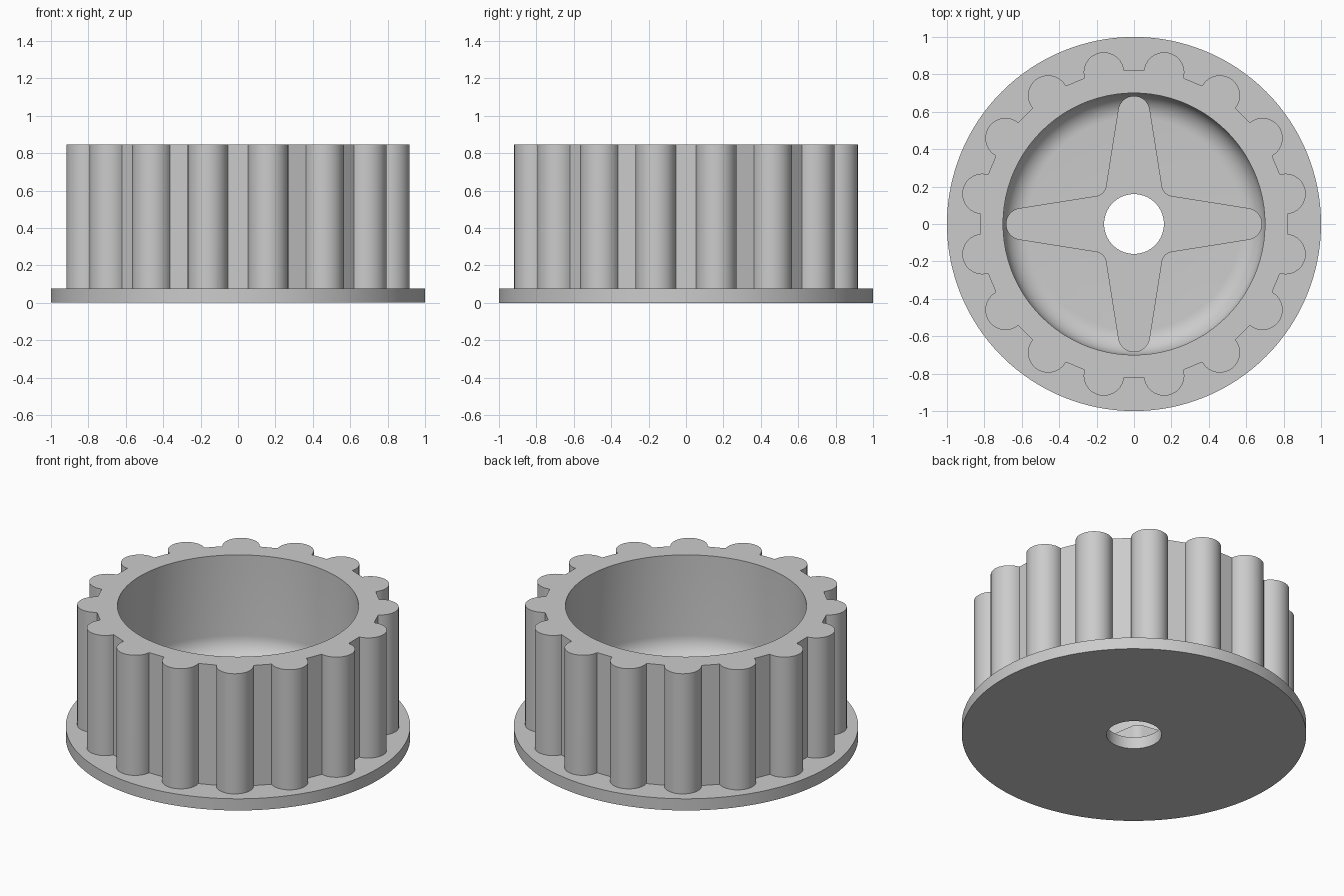
import bpy, bmesh
from math import sin, cos, pi, radians

cube = bpy.data.objects.get("Cube")
if cube:
    bpy.data.objects.remove(cube, do_unlink=True)

grey = bpy.data.materials.new("plain_grey")
grey.use_nodes = True
colour = (0.6, 0.6, 0.6, 1)
grey.diffuse_color = colour
grey.node_tree.nodes["Principled BSDF"].inputs["Base Color"].default_value = colour

FLANGE, FLOOR, TOP = 0.075, 0.2, 0.845


def arc(cx, cy, r, start, end, steps):
    """Points on an arc, angles in degrees."""
    angles = [radians(start + (end - start) * i / steps) for i in range(steps + 1)]
    return [(cx + r * cos(a), cy + r * sin(a)) for a in angles]


def turned(points, degrees):
    a = radians(degrees)
    return [(x * cos(a) - y * sin(a), x * sin(a) + y * cos(a)) for x, y in points]


def to_object(name, bm):
    bmesh.ops.recalc_face_normals(bm, faces=bm.faces[:])
    mesh = bpy.data.meshes.new(name)
    bm.to_mesh(mesh)
    bm.free()
    mesh.materials.append(grey)
    ob = bpy.data.objects.new(name, mesh)
    bpy.context.collection.objects.link(ob)
    return ob


def prism(name, outline, low, high):
    bm = bmesh.new()
    face = bm.faces.new([bm.verts.new((x, y, low)) for x, y in outline])
    made = bmesh.ops.extrude_face_region(bm, geom=[face])["geom"]
    verts = [v for v in made if isinstance(v, bmesh.types.BMVert)]
    bmesh.ops.translate(bm, verts=verts, vec=(0, 0, high - low))
    return to_object(name, bm)


def lathe(name, profile, steps):
    """Closed solid from stacked rings, given as (radius, height)."""
    bm = bmesh.new()
    rings = [[bm.verts.new((r * cos(2 * pi * i / steps), r * sin(2 * pi * i / steps), z))
              for i in range(steps)] for r, z in profile]
    for a, b in zip(rings, rings[1:]):
        for i in range(steps):
            j = (i + 1) % steps
            bm.faces.new((a[i], a[j], b[j], b[i]))
    bm.faces.new(rings[0])
    bm.faces.new(rings[-1])
    return to_object(name, bm)


def combine(target, tool, operation):
    mod = target.modifiers.new(operation.lower(), 'BOOLEAN')
    mod.operation, mod.solver, mod.object = operation, 'EXACT', tool
    bpy.ops.object.select_all(action='DESELECT')
    target.select_set(True)
    bpy.context.view_layer.objects.active = target
    bpy.ops.object.modifier_apply(modifier=mod.name)
    bpy.data.objects.remove(tool, do_unlink=True)


# Flange disc
pulley = lathe("toothed_pulley", [(1, 0), (1, FLANGE)], 128)

# Sixteen round teeth joined by flat gaps
tooth = arc(0.826, 0, 0.108, -95, 95, 20)
teeth = [p for k in range(16) for p in turned(tooth, 22.5 * (k + 0.5))]
combine(pulley, prism("toothed_ring", teeth, FLANGE / 2, TOP), 'UNION')

# Open bore with a rounded bottom edge
round_r = 0.13
bore = arc(0.70 - round_r, FLOOR + round_r, round_r, -90, 0, 10) + [(0.70, 1)]
combine(pulley, lathe("bore_cutter", bore, 128), 'DIFFERENCE')

# Cross-shaped pocket: four tapered arms with round tips
arm = [(0.165, -0.165), (0.19, -0.149)] + arc(0.6, 0, 0.083, -81, 81, 16) + [(0.19, 0.149)]
cross = [p for k in range(4) for p in turned(arm, 90 * k)]
combine(pulley, prism("cross_cutter", cross, FLANGE, 0.7), 'DIFFERENCE')

# Shaft hole
combine(pulley, lathe("hole_cutter", [(0.16, -0.2), (0.16, 1)], 64), 'DIFFERENCE')

bpy.ops.object.shade_smooth_by_angle(angle=radians(30))
